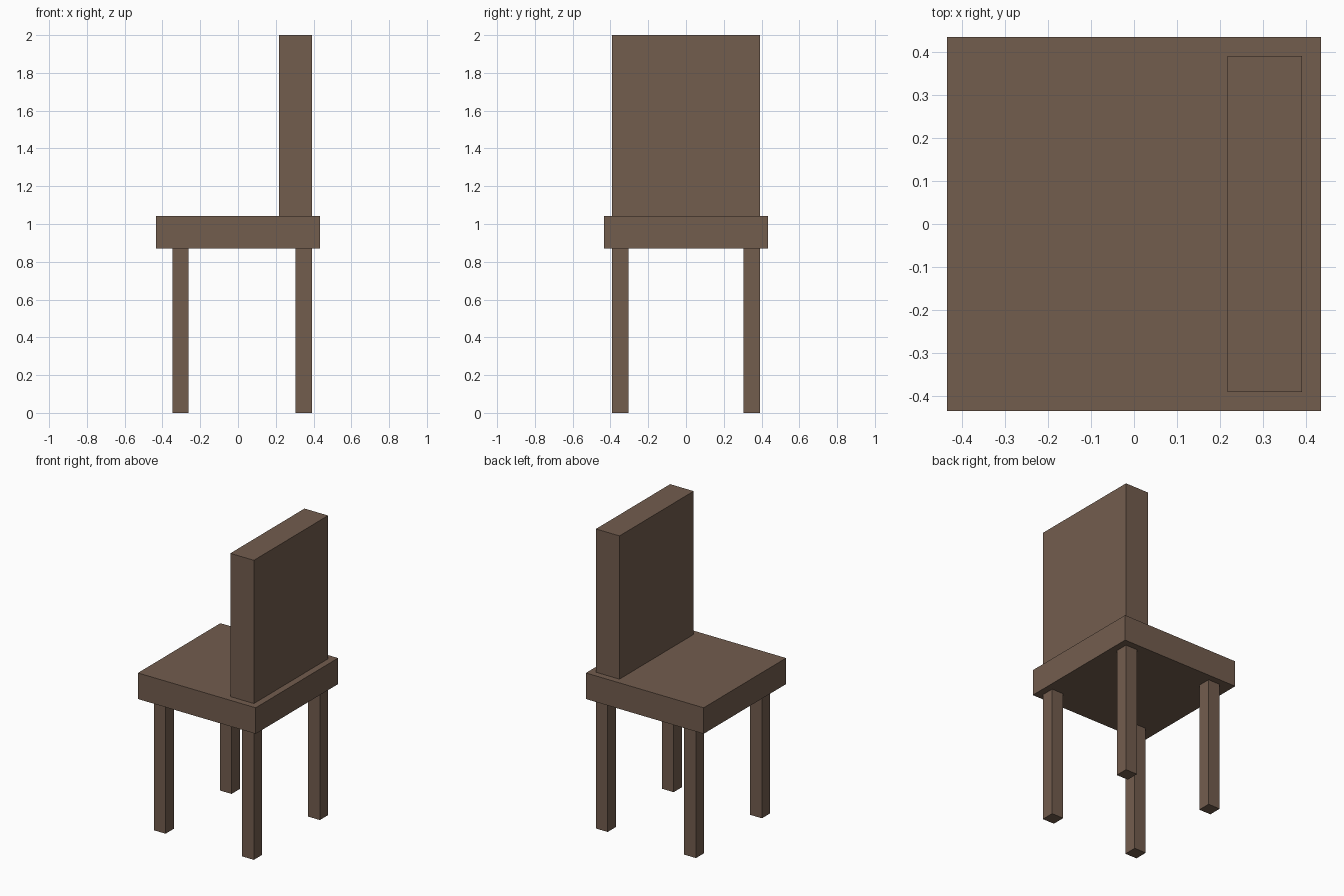
import bpy

if "Cube" in bpy.data.objects:
    bpy.data.objects.remove(bpy.data.objects["Cube"])

U = 2 / 46  # the chair sits on a grid of 46 units in height

wood = bpy.data.materials.new("brown wood")
wood.diffuse_color = (0.171, 0.109, 0.076, 1)
wood.use_nodes = True
wood.node_tree.nodes["Principled BSDF"].inputs["Base Color"].default_value = wood.diffuse_color


def box(name, low, high):
    """Box between two corners given in grid units."""
    bpy.ops.mesh.primitive_cube_add(
        size=1, location=[(a + b) / 2 * U for a, b in zip(low, high)])
    ob = bpy.context.object
    ob.name = name
    ob.scale = [(b - a) * U for a, b in zip(low, high)]
    bpy.ops.object.transform_apply(location=False, rotation=False, scale=True)
    ob.data.materials.append(wood)
    return ob


# Seat slab and backrest
box("seat", (-10, -10, 20), (10, 10, 24))
box("backrest", (5, -9, 24), (9, 9, 46))

# Four legs; the open-side pair is set in one unit further
for end, x in (("open_side", -8), ("backrest_side", 7)):
    for side, y in (("front", -9), ("back", 7)):
        box(f"{side}_{end}_leg", (x, y, 0), (x + 2, y + 2, 20))
